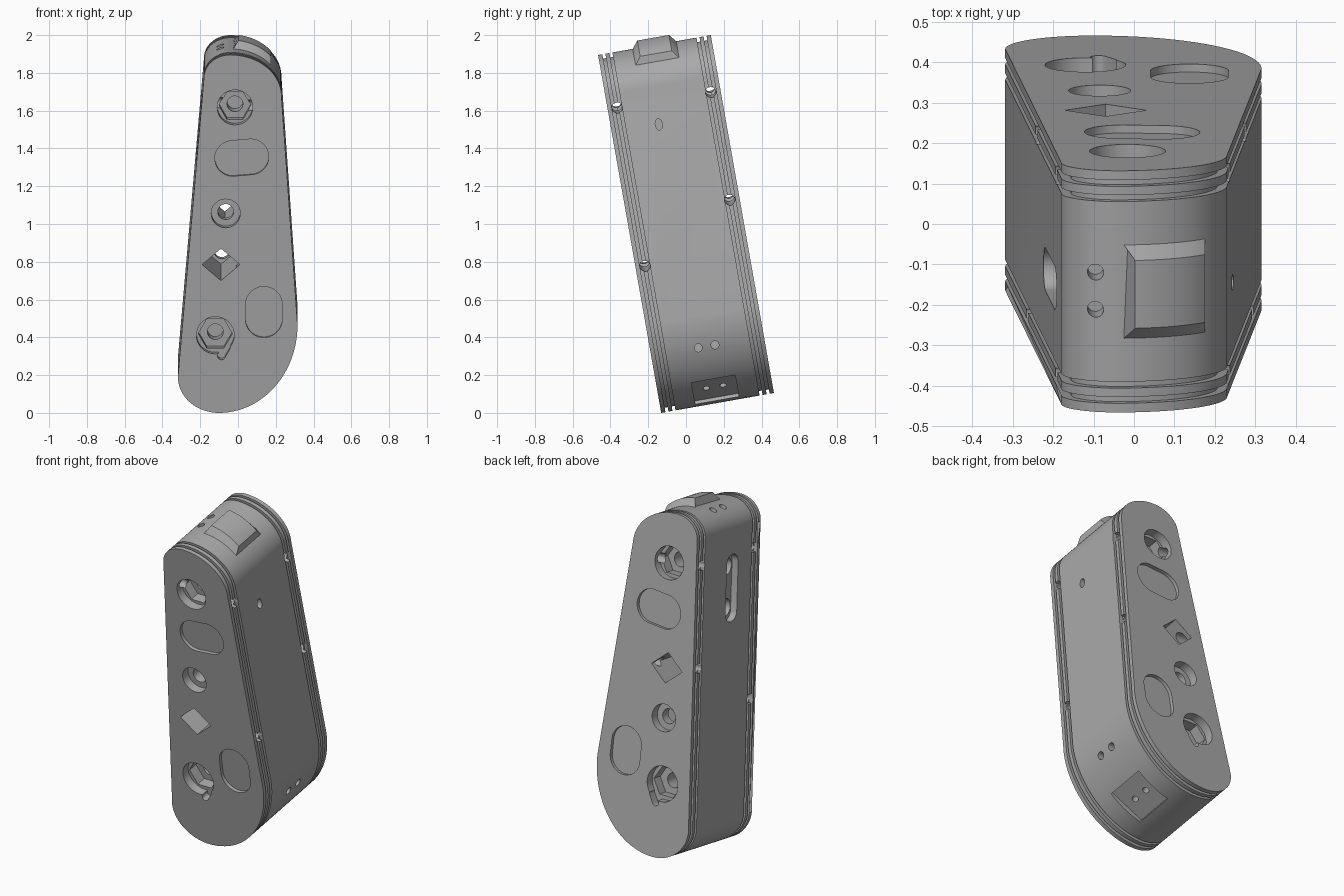
import bpy, bmesh, math
from math import cos, sin, pi, radians
from mathutils import Matrix, Vector

if "Cube" in bpy.data.objects:
    bpy.data.objects.remove(bpy.data.objects["Cube"])

TILT = Matrix.Translation((0, 0, 1)) @ Matrix.Rotation(radians(10), 4, 'X')
HALF = 0.303  # half thickness of the housing

grey = bpy.data.materials.new("housing grey")
grey.use_nodes = True
grey.diffuse_color = (0.4, 0.4, 0.4, 1)
grey.node_tree.nodes["Principled BSDF"].inputs["Base Color"].default_value = (0.4, 0.4, 0.4, 1)


def make(name, bm):
    bmesh.ops.recalc_face_normals(bm, faces=bm.faces)
    mesh = bpy.data.meshes.new(name)
    bm.to_mesh(mesh)
    bm.free()
    mesh.materials.append(grey)
    ob = bpy.data.objects.new(name, mesh)
    bpy.context.collection.objects.link(ob)
    ob.matrix_world = TILT
    return ob


def loft(name, rings, wrap=True):
    """Skin a list of equal point rings and cap both ends."""
    bm = bmesh.new()
    rows = [[bm.verts.new(p) for p in ring] for ring in rings]
    n = len(rows[0])
    for a, b in zip(rows, rows[1:]):
        for i in range(n):
            j = (i + 1) % n
            bm.faces.new((a[i], a[j], b[j], b[i]))
    bm.faces.new(rows[0])
    bm.faces.new(rows[-1])
    return make(name, bm)


def arc(cx, cz, rx, rz, start, steps=24):
    return [Vector((cx + rx * cos(a), cz + rz * sin(a)))
            for a in (radians(start) + pi / 2 * i / steps for i in range(steps + 1))]


# Outline of the housing: four quarter arcs joined by straight sides
outline = (arc(-.04, .74, .27, .222, 0) + arc(-.04, .84, .14, .122, 90)[1:]
           + arc(-.1, -.77, .218, .192, 180) + arc(-.1, -.49, .415, .472, 270)[1:])


def inset(points, d):
    result = []
    for i, p in enumerate(points):
        t = points[(i + 1) % len(points)] - points[i - 1]
        result.append(p + Vector((-t.y, t.x)).normalized() * d)
    return result


# Housing: stacked sections with two grooves near each face
G = .024
half_stack = [(HALF, 0), (.28, 0), (.28, G), (.264, G), (.264, 0),
              (.242, 0), (.242, G), (.226, G), (.226, 0)]
stack = [(-v, d) for v, d in half_stack] + half_stack[::-1]
housing = loft("housing", [[(p.x, v, p.y) for p in inset(outline, d)] for v, d in stack])


# Cutter shapes
def ngon(n, r, tall=1, turn=0):
    return [(r * cos(2 * pi * i / n + turn), r * tall * sin(2 * pi * i / n + turn)) for i in range(n)]


def obround(half, r, turn=0):
    pts = []
    for i in range(32):
        a = 2 * pi * (i + .5) / 32
        p = Vector((r * cos(a) + math.copysign(half, cos(a)), r * sin(a)))
        pts.append((p.x * cos(turn) - p.y * sin(turn), p.x * sin(turn) + p.y * cos(turn)))
    return pts


def rect(w, h):
    return [(-w / 2, -h / 2), (w / 2, -h / 2), (w / 2, h / 2), (-w / 2, h / 2)]


def cut(shape, origin, direction, depth, lead=.03):
    """Sink a shape into the housing along a direction."""
    d = Vector(direction).normalized()
    frame = Matrix.Translation(origin) @ d.to_track_quat('Z', 'Y').to_matrix().to_4x4()
    cutter = loft("cutter", [[frame @ Vector((x, y, z)) for x, y in shape] for z in (-lead, depth)])
    cutter.hide_render = True
    mod = housing.modifiers.new("cut", 'BOOLEAN')
    mod.operation, mod.solver, mod.object = 'DIFFERENCE', 'EXACT', cutter
    bpy.context.view_layer.objects.active = housing
    bpy.ops.object.modifier_apply(modifier=mod.name)
    bpy.data.objects.remove(cutter)


# Front and back faces
for side in (-1, 1):
    def face_cut(shape, x, z, depth):
        cut(shape, (x, side * HALF, z), (0, -side, 0), depth)

    # shallow finger pads
    face_cut(obround(.047, .096, radians(5 * side)), .02, .41, .02)
    face_cut(obround(.04, .097, pi / 2), .137, -.42, .02)
    # bolt seats with hexagonal pockets
    for x, z, r in ((-.016, .68, .094), (-.12, -.545, .1)):
        face_cut(ngon(32, r), x, z, .05)
        face_cut(ngon(6, r * .9), x, z, .11)
        face_cut(ngon(24, .042), x, z, .2)
    face_cut(obround(.025, .02, radians(60 * side)), -.075, -.635, .05)
    # cross bolts: round seat on one face, deep diamond pocket on the other
    round_x, round_z, dia_x, dia_z = (-.065, .11, -.09, -.165) if side < 0 else (-.085, -.18, -.07, .1)
    face_cut(ngon(32, .077), round_x, round_z, .05)
    face_cut(ngon(24, .042), round_x, round_z, .2)
    face_cut(ngon(4, .1, .86), dia_x, dia_z, .5)

# Strap holes running across the grooves, square to the right side
across = Vector((.996, 0, -.086))
for v, w in ((-.252, .665), (-.252, -.18), (.25, .66), (.25, .085)):
    cut(ngon(20, .028), Vector((.27, v, w)) - across * .6, across, .7)

# Side openings
cut(ngon(20, .019, 1.6), (.244, -.05, .544), (-1, 0, 0), .1)
for v in (-.05, .04):
    cut(ngon(20, .021), (.289, v, -.657), (-1, 0, 0), .08)
cut(obround(.135, .054, pi / 2), (-.207, -.045, .52), across, .04)
for w in (.405, .635):
    cut(ngon(24, .05), (-.207, -.045, w), across, .14)

# Small holes beside the latch
for v in (-.046, .047):
    cut(ngon(20, .02), (-.095, v, .95), (0, 0, -1), .08)

# Socket under the lower end, with two pin holes
inward = Vector((-.51, 0, .86))
sock = Vector((.1, 0, -.905))
cut(rect(.235, .22), sock, inward, .035, .06)
for v in (-.045, .045):
    cut(ngon(16, .018), sock + Vector((0, v, 0)), inward, .09)

# Latch: raised pad that follows the upper curve
rings = []
for i in range(17):
    x = -.025 + .2 * i / 16
    top_x = max(x, .003)
    low, high = (.74 + .222 * math.sqrt(1 - ((q + .04) / .27) ** 2) for q in (x, top_x))
    rings.append([(x, -.117, low - .02), (x, -.117, low), (top_x, -.085, high + .042),
                  (top_x, .085, high + .042), (x, .117, low), (x, .117, low - .02)])
latch = loft("latch", rings)

# Smooth the curved walls and keep the edges crisp
for ob in (housing, latch):
    bpy.ops.object.select_all(action='DESELECT')
    ob.select_set(True)
    bpy.context.view_layer.objects.active = ob
    bpy.ops.object.shade_smooth_by_angle(angle=radians(25))
